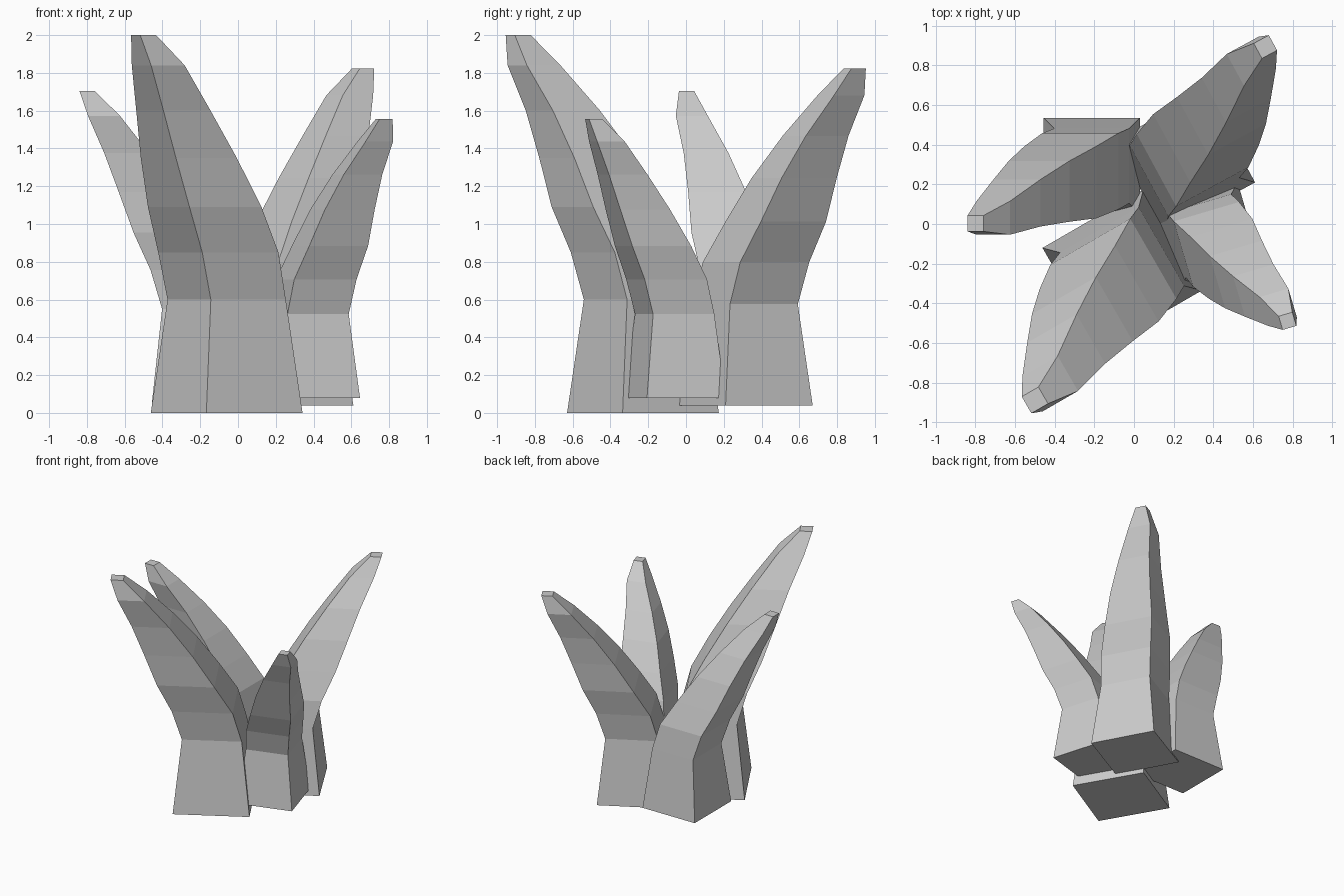
import bpy, bmesh
from math import radians
from mathutils import Matrix, Vector

if "Cube" in bpy.data.objects:
    bpy.data.objects.remove(bpy.data.objects["Cube"])

# Shared leaf profile: height, square side, sideways drift x, y
RINGS = [
    (0.00, 0.588, 0.000, 0.000),
    (0.60, 0.458, 0.000, 0.000),
    (0.85, 0.466, -0.070, -0.033),
    (1.09, 0.440, -0.192, -0.100),
    (1.35, 0.372, -0.321, -0.155),
    (1.60, 0.288, -0.456, -0.226),
    (1.84, 0.205, -0.602, -0.318),
    (2.00, 0.097, -0.711, -0.352),
]
CORNERS = [(-1, -1), (1, -1), (1, 1), (-1, 1)]


def leaf(name, base, scale, angle):
    """Four-sided blade with horizontal square rings, leaning outwards."""
    bm = bmesh.new()
    rings = [[bm.verts.new((dx + sx * s / 2, dy + sy * s / 2, z))
              for sx, sy in CORNERS] for z, s, dx, dy in RINGS]
    for low, high in zip(rings, rings[1:]):
        for i in range(4):
            j = (i + 1) % 4
            bm.faces.new((low[i], low[j], high[j], high[i]))
    bm.faces.new(rings[0][::-1])
    bm.faces.new(rings[-1])
    bm.transform(Matrix.Translation(Vector(base))
                 @ Matrix.Rotation(radians(angle), 4, 'Z')
                 @ Matrix.Scale(scale, 4))
    mesh = bpy.data.meshes.new(name)
    bm.to_mesh(mesh)
    bm.free()
    obj = bpy.data.objects.new(name, mesh)
    bpy.context.collection.objects.link(obj)


# The four leaves of the plant
leaf("front_leaf", (-0.06, -0.228, 0.0), 1.0, 30)
leaf("back_leaf", (0.255, 0.315, 0.04), 0.892, 208.5)
leaf("left_leaf", (-0.213, 0.293, 0.055), 0.825, 0)
leaf("right_leaf", (0.376, -0.06, 0.08), 0.738, 106.5)
